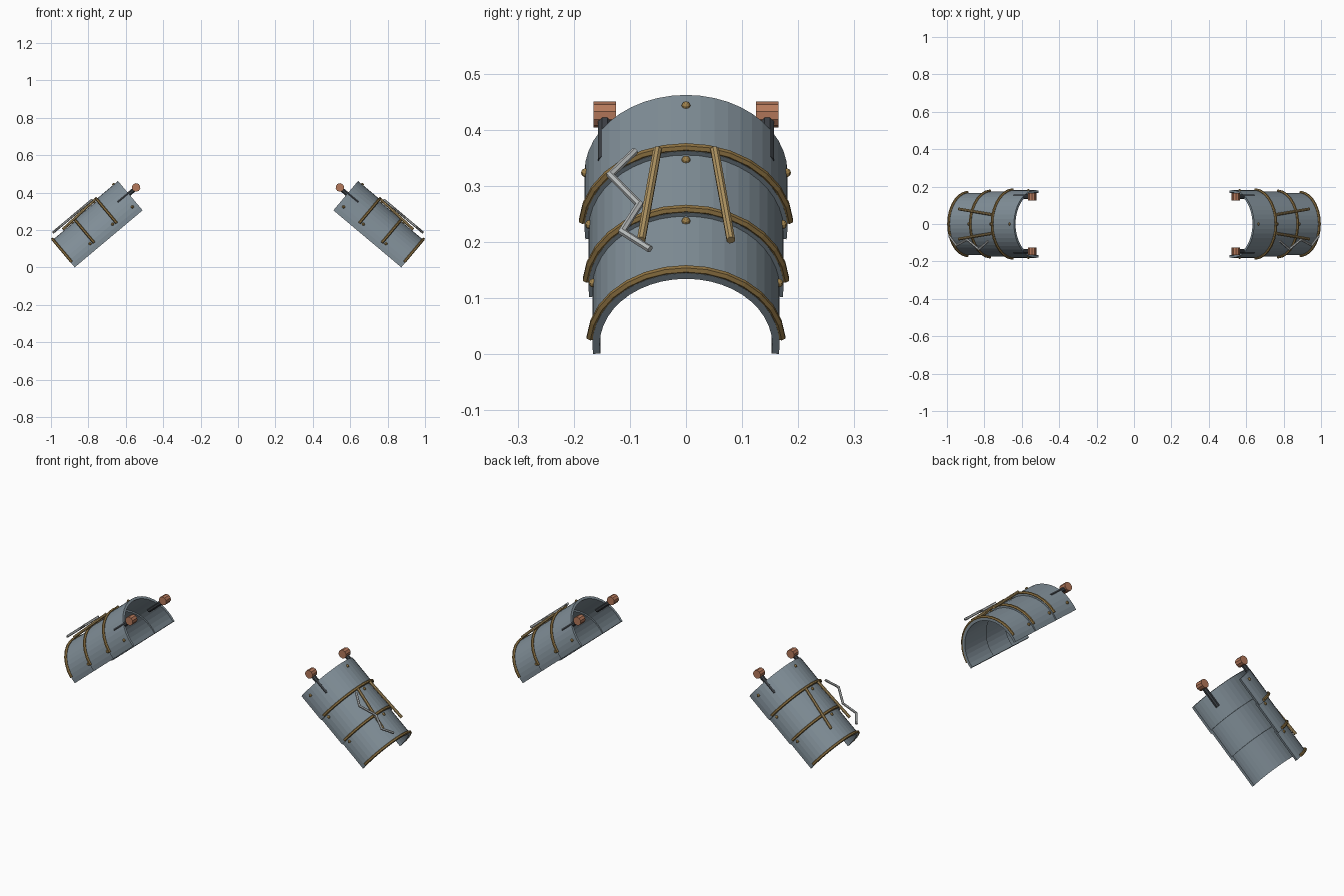
import bpy, bmesh, math
from mathutils import Vector, Matrix

if "Cube" in bpy.data.objects:
    bpy.data.objects.remove(bpy.data.objects["Cube"])

# ---- colours ----
def mat(name, rgb):
    m = bpy.data.materials.new(name)
    m.diffuse_color = (*rgb, 1)
    m.use_nodes = True
    m.node_tree.nodes["Principled BSDF"].inputs["Base Color"].default_value = m.diffuse_color
    return m

STEEL = mat("blue grey steel", (0.22, 0.275, 0.315))
BRASS = mat("dark brass", (0.27, 0.17, 0.055))
RIVET = mat("rivet brass", (0.36, 0.23, 0.075))
TAN = mat("tan rod", (0.42, 0.29, 0.12))
SILVER = mat("pale silver", (0.46, 0.48, 0.48))
COPPER = mat("copper", (0.46, 0.19, 0.105))
DARK = mat("dark strap", (0.045, 0.052, 0.06))

# ---- local frame: X along the sleeve, Y across, Z out of the arch ----
TILT = math.radians(40)
PLACE = Matrix.Translation((0.51, 0, 0.305)) @ Matrix.Rotation(TILT, 4, 'Y')
MIRROR = Matrix.Scale(-1, 4, (1, 0, 0))

def finish(bm, name, material):
    """Place the part on the right side, then mirror it to the left."""
    for side, m in (("right", PLACE), ("left", MIRROR @ PLACE)):
        b = bm.copy()
        b.transform(m)
        bmesh.ops.recalc_face_normals(b, faces=b.faces)
        me = bpy.data.meshes.new(f"{side}_{name}")
        b.to_mesh(me)
        b.free()
        me.materials.append(material)
        bpy.context.collection.objects.link(bpy.data.objects.new(me.name, me))
    bm.free()

def loft(bm, rings, cap=True):
    """Join closed rings of points into a capped solid."""
    vs = [[bm.verts.new(p) for p in r] for r in rings]
    n = len(vs[0])
    for a, b in zip(vs, vs[1:]):
        for i in range(n):
            j = (i + 1) % n
            bm.faces.new((a[i], a[j], b[j], b[i]))
    if cap:
        bm.faces.new(vs[0])
        bm.faces.new(vs[-1])

def tube(name, path, radius, material, up, sides=8):
    """Sweep a polygon along a path with mitred corners."""
    pts = [Vector(p) for p in path]
    up = Vector(up)
    rings = []
    for i, p in enumerate(pts):
        d0 = (p - pts[i - 1]).normalized() if i else None
        d1 = (pts[i + 1] - p).normalized() if i < len(pts) - 1 else None
        t = ((d0 or d1) + (d1 or d0)).normalized()
        mitre = 1 / max(0.4, t.dot(d0 or d1))
        side = t.cross(up).normalized()
        top = side.cross(t)
        ring = []
        for k in range(sides):
            a = math.tau * (k + 0.5) / sides
            ring.append(p + side * math.cos(a) * radius * mitre + top * math.sin(a) * radius)
        rings.append(ring)
    bm = bmesh.new()
    loft(bm, rings)
    finish(bm, name, material)

def arc(x, r, c, start, segs):
    """Arch across Y; start is the angle above the horizontal."""
    return [Vector((x, r * math.cos(a), c + r * math.sin(a)))
            for a in (start + (math.pi - 2 * start) * i / segs for i in range(segs + 1))]

# ---- three overlapping arched plates with trim and rivets ----
THICK = 0.013
PLATES = [(0.0, 0.156, 0.181, 0.024), (0.140, 0.316, 0.174, 0.022), (0.300, 0.474, 0.167, 0.021)]
for n, (x0, x1, r, c) in enumerate(PLATES, 1):
    low = -math.asin(c / r)
    bm = bmesh.new()
    rings = [arc(x, r, c, low, 24) + arc(x, r - THICK, c, low, 24)[::-1] for x in (x0, x1)]
    loft(bm, rings)
    finish(bm, f"plate_{n}", STEEL)

    # rounded brass trim along the lower edge
    tube(f"trim_{n}", arc(x1 - 0.006, r + 0.004, c, math.radians(4), 14), 0.0075, BRASS, (1, 0, 0), 6)

    # rivets on the crown and both flanks
    bm = bmesh.new()
    for deg in (8, 90, 172):
        a = math.radians(deg)
        pos = Vector((x0 + 0.030, r * math.cos(a), c + r * math.sin(a)))
        bmesh.ops.create_uvsphere(bm, u_segments=8, v_segments=6, radius=0.008,
                                  matrix=Matrix.Translation(pos))
    finish(bm, f"rivets_{n}", RIVET)

# ---- two splayed rods on the outer face ----
for s, label in ((-1, "front"), (1, "back")):
    tube(f"{label}_rod", [(0.155, s * 0.051, 0.208), (0.392, s * 0.080, 0.196)],
         0.008, TAN, (0, 0, 1))

# ---- zigzag wire ----
tube("zigzag_wire", [(0.170, -0.091, 0.217), (0.236, -0.135, 0.217), (0.318, -0.083, 0.217),
                     (0.393, -0.114, 0.217), (0.442, -0.064, 0.217)], 0.0065, SILVER, (0, 0, 1), 6)

# ---- straps and copper buckles at the upper end ----
for s, label in ((-1, "front"), (1, "back")):
    y = s * 0.145
    tube(f"{label}_strap", [(-0.05, y, 0.114), (0.075, y, 0.114)], 0.0125, DARK, (0, 0, 1))
    tube(f"{label}_buckle", [(-0.052, y - 0.02, 0.116), (-0.052, y + 0.02, 0.116)],
         0.023, COPPER, (0, 0, 1), 10)
